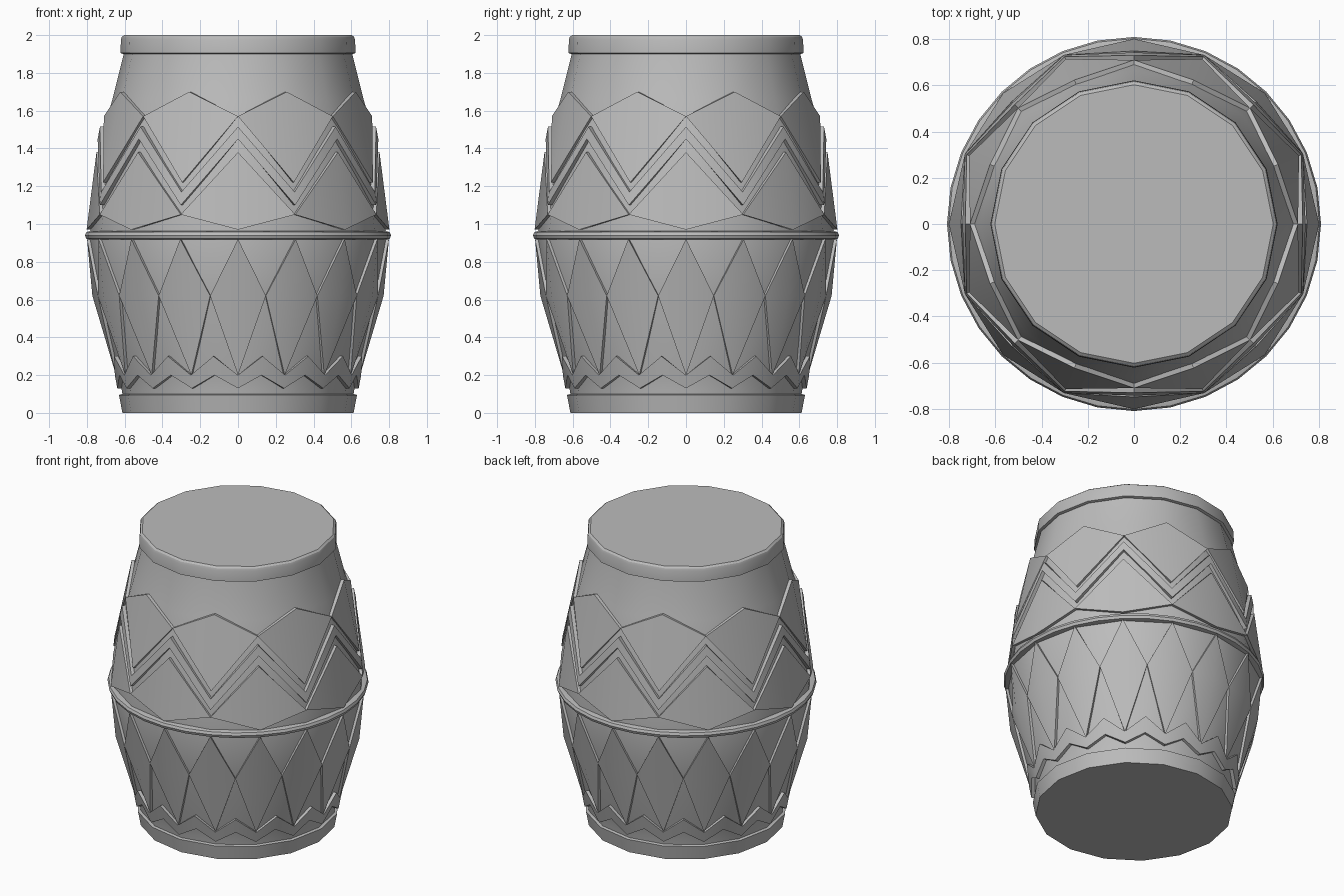
import bpy, bmesh
from math import sin, cos, pi, radians
from mathutils import Vector

cube = bpy.data.objects.get("Cube")
if cube:
    bpy.data.objects.remove(cube, do_unlink=True)

# Single plain grey finish
grey = bpy.data.materials.new("plain_grey")
grey.use_nodes = True
GREY = (0.5, 0.5, 0.5, 1)
grey.diffuse_color = GREY
grey.node_tree.nodes["Principled BSDF"].inputs["Base Color"].default_value = GREY

SIDES = 16
STEP = 360 / SIDES
# Barrel profile: (radius, height)
BARREL = [(0.605, 0.05), (0.615, 0.12), (0.63, 0.2), (0.755, 0.62), (0.785, 0.94),
          (0.75, 1.25), (0.71, 1.5), (0.665, 1.66), (0.605, 1.9), (0.595, 1.97)]


def finish(name, bm):
    mesh = bpy.data.meshes.new(name)
    bm.to_mesh(mesh)
    bm.free()
    mesh.materials.append(grey)
    obj = bpy.data.objects.new(name, mesh)
    bpy.context.collection.objects.link(obj)
    bpy.ops.object.select_all(action='DESELECT')
    obj.select_set(True)
    bpy.context.view_layer.objects.active = obj
    bpy.ops.object.shade_smooth_by_angle(angle=radians(30))
    return obj


def lathe(name, profile, sides=SIDES):
    """Spin a profile into a capped solid."""
    bm = bmesh.new()
    rings = [[bm.verts.new((r * cos(2 * pi * i / sides), r * sin(2 * pi * i / sides), z))
              for i in range(sides)] for r, z in profile]
    for low, high in zip(rings, rings[1:]):
        for i in range(sides):
            j = (i + 1) % sides
            bm.faces.new((low[i], low[j], high[j], high[i]))
    bm.faces.new(rings[0][::-1])
    bm.faces.new(rings[-1])
    return finish(name, bm)


def barrel_radius(angle, z):
    """Distance from the axis to the faceted barrel wall."""
    for (r0, z0), (r1, z1) in zip(BARREL, BARREL[1:]):
        if z0 <= z <= z1:
            r = r0 + (r1 - r0) * (z - z0) / (z1 - z0)
            break
    return r * cos(radians(STEP / 2)) / cos(radians(angle % STEP - STEP / 2))


def plate_band(name, half, count, shift, thickness):
    """Raised plates round the barrel; half is one side of a plate as (angle, z)."""
    bm = bmesh.new()
    sink = 0.012
    for k in range(count):
        for side in (1, -1):
            verts = []
            for offset, z in half:
                angle = k * 360 / count + shift + side * offset
                r = barrel_radius(angle, z) - sink
                a = radians(angle)
                verts.append(bm.verts.new((r * sin(a), -r * cos(a), z)))
            face = bm.faces.new(verts)
            face.normal_update()
            centre = face.calc_center_median()
            if face.normal.dot(Vector((centre.x, centre.y, 0))) < 0:
                face.normal_flip()
    bmesh.ops.remove_doubles(bm, verts=bm.verts[:], dist=0.0005)
    out = bmesh.ops.extrude_face_region(bm, geom=bm.faces[:])
    for v in out["geom"]:
        if isinstance(v, bmesh.types.BMVert):
            v.co += Vector((v.co.x, v.co.y, 0)).normalized() * (thickness + sink)
    bm.normal_update()
    return finish(name, bm)


# Barrel, end bands and waist ring
lathe("barrel", BARREL)
lathe("base_band", [(0.612, 0), (0.63, 0.095), (0.612, 0.1)])
lathe("head_band", [(0.607, 1.9), (0.622, 1.905), (0.62, 1.975), (0.615, 1.99), (0.603, 2.0)])
lathe("waist_ring", [(0.785, 0.918), (0.803, 0.922), (0.81, 0.94), (0.803, 0.957), (0.785, 0.962)],
      2 * SIDES)

# Upper decoration: diamonds, zigzag strip, lower diamonds
plate_band("upper_diamonds", [(0, 1.7), (STEP, 1.57), (0, 1.22)], 8, STEP, 0.02)
plate_band("upper_zigzag", [(0, 1.515), (STEP, 1.17), (STEP, 1.1), (0, 1.45)], 8, 0, 0.025)
plate_band("middle_diamonds", [(0, 1.38), (STEP, 1.05), (0, 0.97)], 8, 0, 0.02)

# Lower decoration: long diamonds and small zigzag strip
HALF = STEP / 2
plate_band("long_diamonds", [(0, 0.92), (HALF, 0.62), (0, 0.2), (0, 0.62)], SIDES, 0, 0.016)
plate_band("lower_zigzag", [(0, 0.2), (HALF, 0.3), (HALF, 0.2), (0, 0.13)], SIDES, 0, 0.022)
